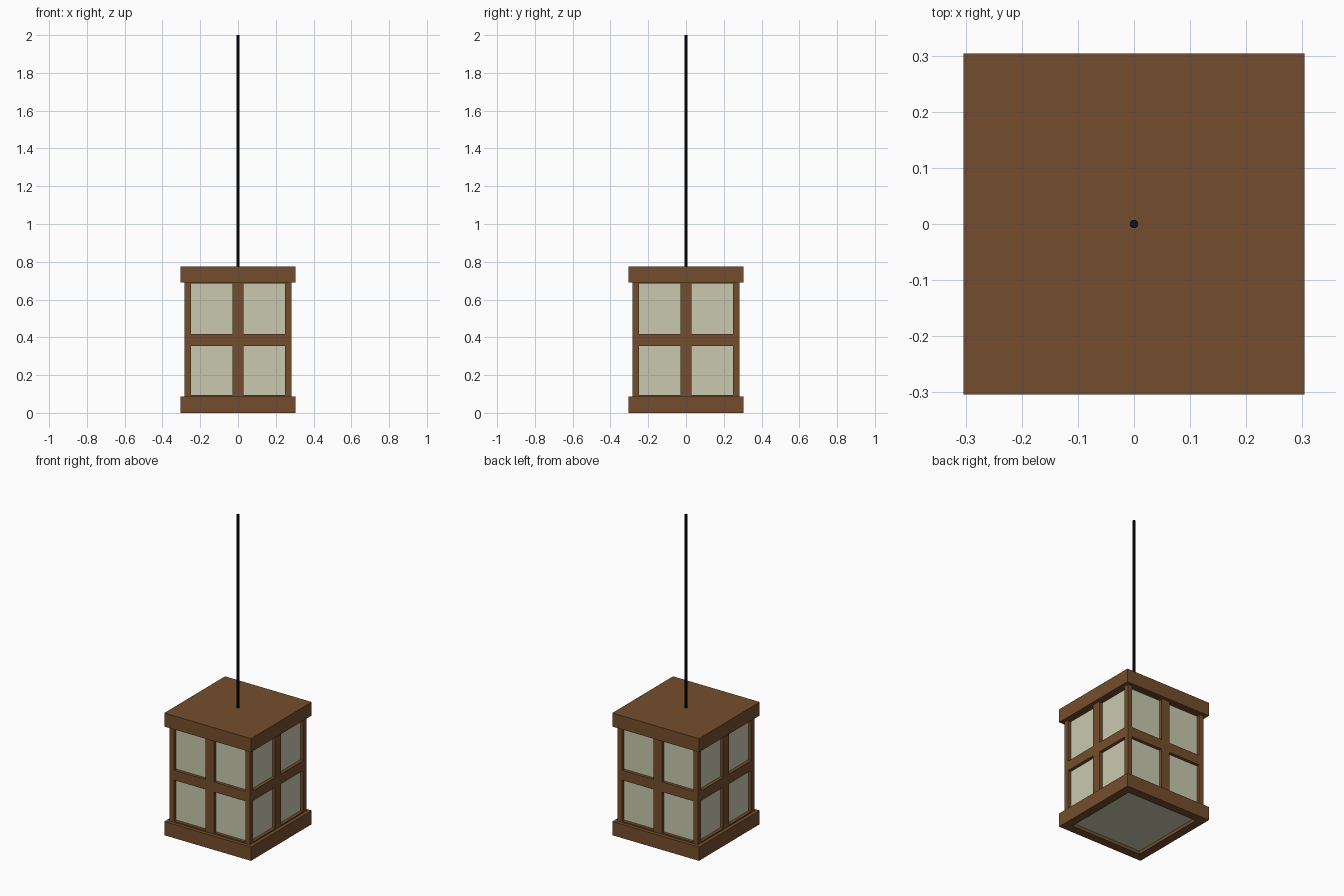
import bpy
import bmesh
from math import pi
from mathutils import Matrix, Vector

cube = bpy.data.objects.get("Cube")
if cube:
    bpy.data.objects.remove(cube, do_unlink=True)


def material(name, rgb):
    m = bpy.data.materials.new(name)
    m.use_nodes = True
    m.diffuse_color = (*rgb, 1)
    m.node_tree.nodes["Principled BSDF"].inputs["Base Color"].default_value = (*rgb, 1)
    return m


wood = material("brown wood", (0.175, 0.076, 0.026))
glass = material("cream glass", (0.59, 0.59, 0.43))
black = material("black cord", (0.005, 0.005, 0.005))


def finish(name, bm, mat):
    mesh = bpy.data.meshes.new(name)
    bm.to_mesh(mesh)
    bm.free()
    mesh.materials.append(mat)
    obj = bpy.data.objects.new(name, mesh)
    bpy.context.collection.objects.link(obj)
    return obj


def box(name, lo, hi, mat, turn=0):
    """Box between two corners, turned about the lantern's axis."""
    lo, hi = Vector(lo), Vector(hi)
    bm = bmesh.new()
    place = (Matrix.Rotation(turn, 4, "Z") @ Matrix.Translation((lo + hi) / 2)
             @ Matrix.Diagonal((*(hi - lo), 1)))
    bmesh.ops.create_cube(bm, size=1, matrix=place)
    return finish(name, bm, mat)


CAP, BODY, OPEN, PANE = 0.304, 0.282, 0.25, 0.262
BASE_TOP, CAP_BOTTOM, CAP_TOP = 0.087, 0.689, 0.775

# Roof slab and the light panel set into the open base
box("roof", (-CAP, -CAP, CAP_BOTTOM), (CAP, CAP, CAP_TOP), wood)
box("bottom_pane", (-OPEN, -OPEN, 0.02), (OPEN, OPEN, 0.03), glass)

# Base frame: a square ring
bm = bmesh.new()
rings = []
for half, z in ((CAP, 0), (CAP, BASE_TOP), (OPEN, BASE_TOP), (OPEN, 0)):
    rings.append([bm.verts.new((sx * half, sy * half, z))
                  for sx, sy in ((-1, -1), (1, -1), (1, 1), (-1, 1))])
for i in range(4):
    a, b = rings[i], rings[(i + 1) % 4]
    for j in range(4):
        k = (j + 1) % 4
        bm.faces.new((a[j], a[k], b[k], b[j]))
bmesh.ops.recalc_face_normals(bm, faces=bm.faces)
finish("base_frame", bm, wood)

# Each side: corner post, cross bars, slim rails and a recessed pane
for side, turn in (("front", 0), ("left", pi / 2), ("back", pi), ("right", -pi / 2)):
    box(side + "_corner_post", (-BODY, -BODY, BASE_TOP), (-OPEN, -OPEN, CAP_BOTTOM), wood, turn)
    box(side + "_upright_bar", (-0.03, -BODY, BASE_TOP), (0.03, -OPEN, CAP_BOTTOM), wood, turn)
    for name, z0, z1 in (("bottom_rail", BASE_TOP, 0.095),
                         ("cross_bar", 0.355, 0.418),
                         ("top_rail", 0.684, CAP_BOTTOM)):
        for x0, x1 in ((-OPEN, -0.03), (0.03, OPEN)):
            box(side + "_" + name, (x0, -BODY, z0), (x1, -OPEN, z1), wood, turn)
    box(side + "_pane", (-OPEN, -PANE, BASE_TOP), (OPEN, -OPEN, CAP_BOTTOM), glass, turn)

# Hanging cord
bm = bmesh.new()
length = 2 - CAP_TOP
bmesh.ops.create_cone(bm, cap_ends=True, segments=8, radius1=0.0078, radius2=0.0078, depth=length,
                      matrix=Matrix.Translation((0, 0, CAP_TOP + length / 2))
                      @ Matrix.Rotation(pi / 8, 4, "Z"))
finish("hanging_cord", bm, black)
